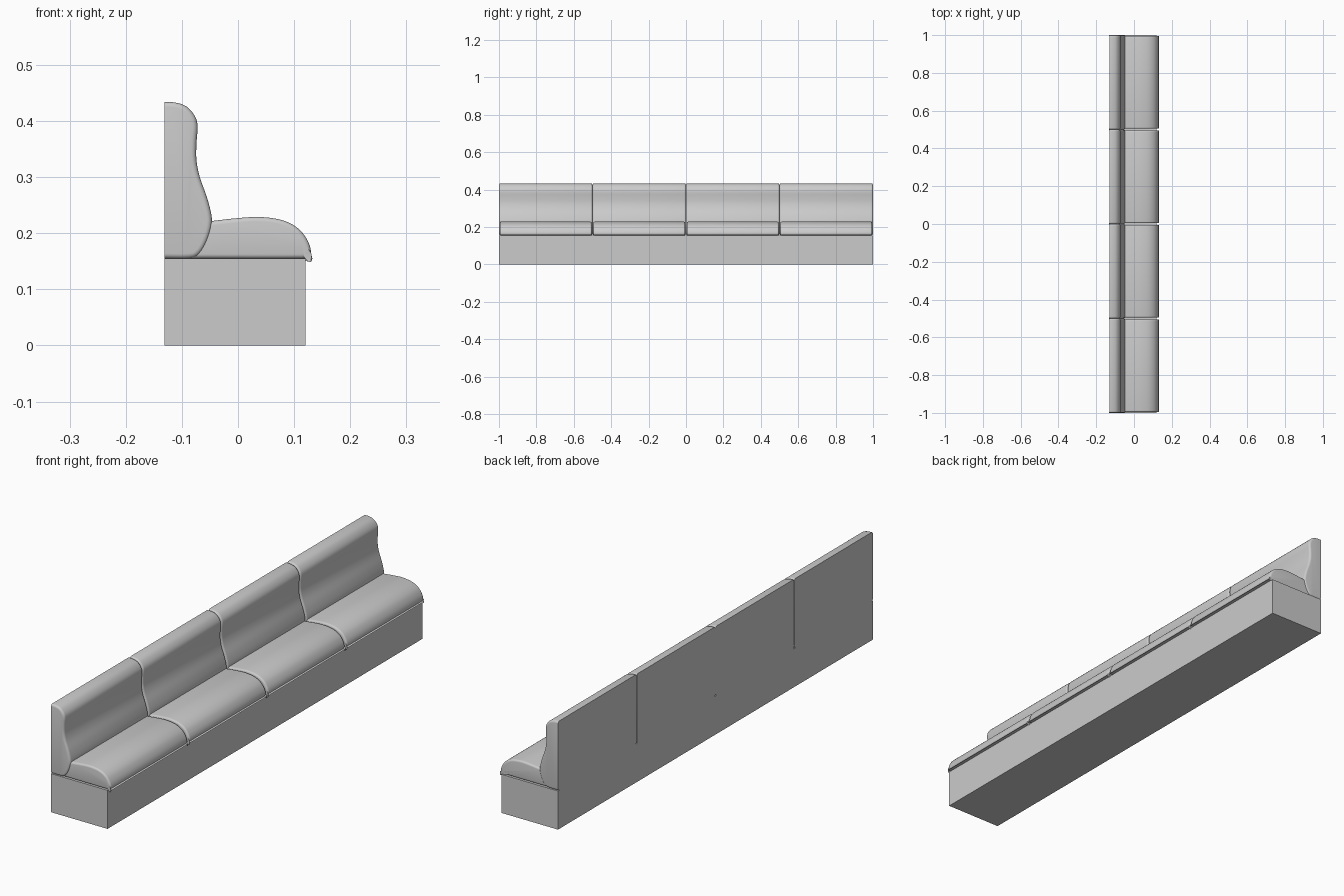
import bpy, bmesh, math
from mathutils import Vector

if "Cube" in bpy.data.objects:
    bpy.data.objects.remove(bpy.data.objects["Cube"])


def smooth_path(points, steps=4):
    """Catmull-Rom curve through an open list of (x, z) points."""
    p = [Vector(q) for q in points]
    p = [2 * p[0] - p[1]] + p + [2 * p[-1] - p[-2]]
    out = []
    for i in range(1, len(p) - 2):
        a, b, c, d = p[i - 1:i + 3]
        for s in range(steps):
            t = s / steps
            out.append(0.5 * (2 * b + (c - a) * t + (2 * a - 5 * b + 4 * c - d) * t ** 2
                              + (3 * b - a - 3 * c + d) * t ** 3))
    return out + [p[-2]]


def finish(name, bm):
    bmesh.ops.recalc_face_normals(bm, faces=bm.faces)
    mesh = bpy.data.meshes.new(name)
    bm.to_mesh(mesh)
    bm.free()
    ob = bpy.data.objects.new(name, mesh)
    bpy.context.collection.objects.link(ob)
    return ob


def cushion(name, points, y0, y1, radius):
    """Profile swept along y with rounded ends; the rear stays flat."""
    path = smooth_path(points)
    n = len(path)
    normals = []
    for i in range(n):
        t = (path[min(i + 1, n - 1)] - path[max(i - 1, 0)]).normalized()
        normals.append(Vector((-t.y, t.x)))
    angles = [math.radians(a) for a in (90, 67.5, 45, 22.5, 0)]
    rounds = [(radius * (1 - math.cos(a)), radius * (1 - math.sin(a))) for a in angles]
    stations = [(y0 + dy, inset) for inset, dy in rounds]
    stations += [(y1 - dy, inset) for inset, dy in reversed(rounds)]
    bm = bmesh.new()
    rings = []
    for y, inset in stations:
        rings.append([bm.verts.new((q.x - m.x * inset, y, q.y - m.y * inset))
                      for q, m in zip(path, normals)])
    for r, s in zip(rings, rings[1:]):
        for i in range(n):
            j = (i + 1) % n
            bm.faces.new((r[i], r[j], s[j], s[i]))
    bm.faces.new(rings[0])
    bm.faces.new(rings[-1])
    ob = finish(name, bm)
    bpy.ops.object.select_all(action='DESELECT')
    ob.select_set(True)
    bpy.context.view_layer.objects.active = ob
    bpy.ops.object.shade_smooth_by_angle(angle=math.radians(40))
    return ob


# Plinth
bm = bmesh.new()
bmesh.ops.create_cube(bm, size=1)
for v in bm.verts:
    v.co = (v.co.x * 0.251 - 0.0055, v.co.y * 2, (v.co.z + 0.5) * 0.155)
finish("plinth", bm)

# Cushion side profiles, rear top round the front to rear bottom
BACK = [(-0.131, 0.434), (-0.112, 0.433), (-0.092, 0.426), (-0.077, 0.409), (-0.072, 0.39),
        (-0.074, 0.36), (-0.074, 0.33), (-0.068, 0.30), (-0.055, 0.263), (-0.047, 0.23),
        (-0.048, 0.207), (-0.058, 0.179), (-0.072, 0.16), (-0.09, 0.155), (-0.131, 0.155)]
SEAT = [(-0.09, 0.216), (-0.045, 0.222), (0.0, 0.227), (0.04, 0.229), (0.08, 0.223),
        (0.108, 0.208), (0.124, 0.187), (0.13, 0.168), (0.126, 0.158), (0.115, 0.155),
        (-0.09, 0.155)]

# Four places along the bench
for k in range(4):
    c = -0.75 + 0.5 * k
    cushion(f"back_cushion_{k + 1}", BACK, c - 0.2495, c + 0.2495, 0.009)
    cushion(f"seat_cushion_{k + 1}", SEAT, c - 0.2455, c + 0.2455, 0.008)
